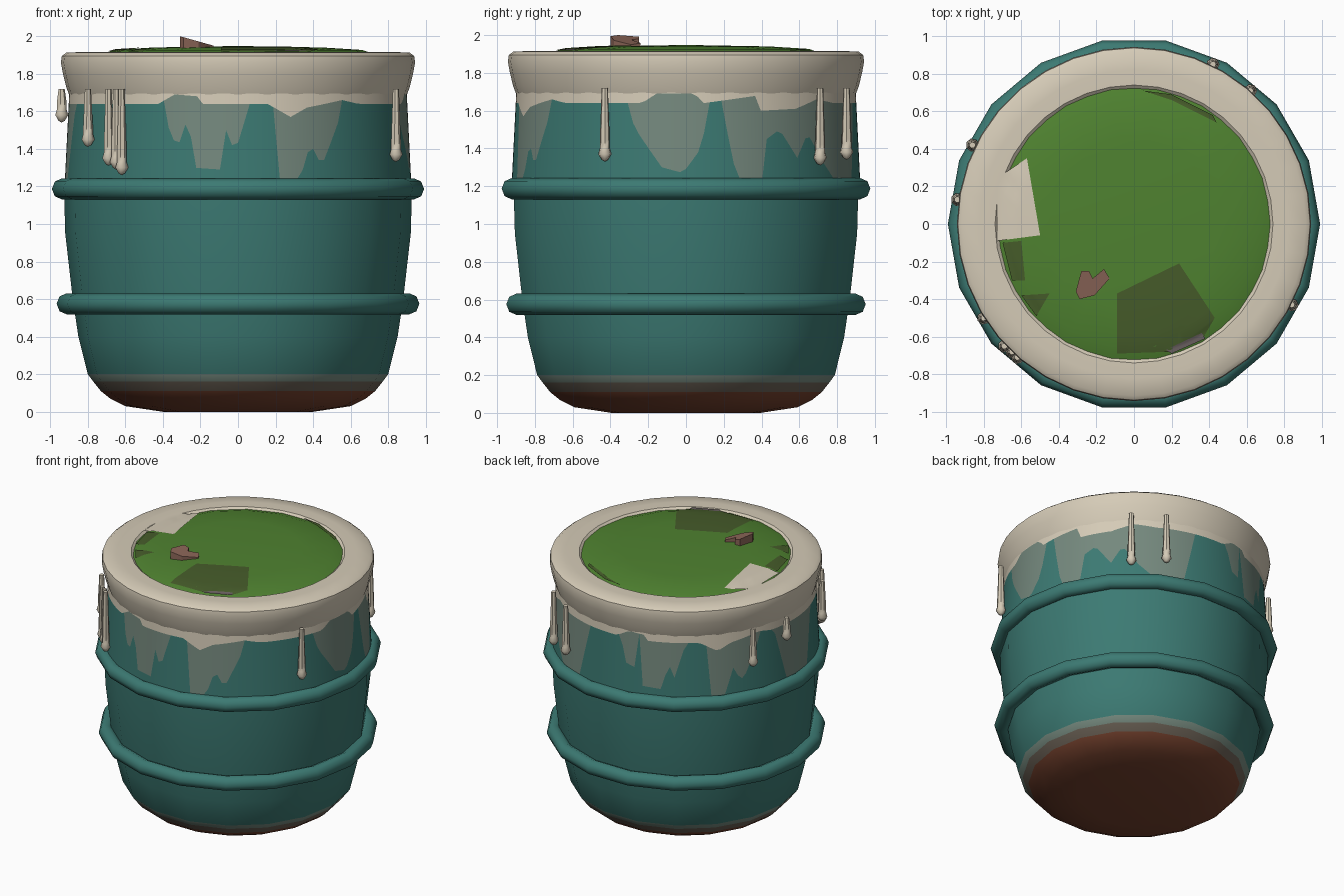
import bpy, bmesh, math
from mathutils import Vector

cube = bpy.data.objects.get("Cube")
if cube:
    bpy.data.objects.remove(cube, do_unlink=True)


def material(name, *rgb):
    """Flat material from 0-255 display values."""
    lin = [((c / 255 + 0.055) / 1.055) ** 2.4 for c in rgb] + [1]
    m = bpy.data.materials.new(name)
    m.use_nodes = True
    m.diffuse_color = lin
    m.node_tree.nodes["Principled BSDF"].inputs["Base Color"].default_value = lin
    return m


teal = material("teal paint", 60, 122, 115)
cream = material("cream paint", 213, 203, 183)
green = material("green liquid", 79, 130, 48)
olive = material("dark olive", 70, 92, 42)
grey = material("thin grey paint", 117, 137, 126)
taupe = material("dirty taupe", 108, 98, 86)
rust = material("rust", 118, 66, 46)
stone = material("brown lump", 140, 102, 88)
mauve = material("mauve scum", 105, 95, 95)


def finish(name, bm, mats, angle=40):
    bmesh.ops.remove_doubles(bm, verts=bm.verts, dist=0.0001)
    bmesh.ops.recalc_face_normals(bm, faces=bm.faces)
    mesh = bpy.data.meshes.new(name)
    bm.to_mesh(mesh)
    bm.free()
    for m in mats:
        mesh.materials.append(m)
    ob = bpy.data.objects.new(name, mesh)
    bpy.context.collection.objects.link(ob)
    bpy.ops.object.select_all(action="DESELECT")
    ob.select_set(True)
    bpy.context.view_layer.objects.active = ob
    bpy.ops.object.shade_smooth_by_angle(angle=math.radians(angle))
    return ob


def polar(r, a, z):
    return Vector((r * math.cos(a), r * math.sin(a), z))


def lathe(name, profile, sides, mats, rule=None, centre=(0, 0), closed=False, angle=40):
    """Spin an (r, z) profile; rule picks a material slot by height."""
    bm = bmesh.new()
    off = Vector((*centre, 0))
    rings = [[bm.verts.new(polar(max(r, 1e-5), math.tau * i / sides, z) + off)
              for i in range(sides)] for r, z in profile]
    pairs = list(zip(rings, rings[1:])) + ([(rings[-1], rings[0])] if closed else [])
    for low, high in pairs:
        for i in range(sides):
            j = (i + 1) % sides
            f = bm.faces.new((low[i], low[j], high[j], high[i]))
            if rule:
                f.material_index = rule(f.calc_center_median().z)
    return finish(name, bm, mats, angle)


def sample(points, x):
    """Piecewise linear lookup."""
    for (x0, y0), (x1, y1) in zip(points, points[1:]):
        if x0 <= x <= x1:
            return y0 + (y1 - y0) * (x - x0) / max(x1 - x0, 1e-6)
    return points[0][1] if x < points[0][0] else points[-1][1]


# Barrel body with a rusty foot
lathe("barrel_body", [(0, 0), (0.4, 0), (0.6, 0.03), (0.68, 0.07), (0.73, 0.11), (0.77, 0.16),
                      (0.8, 0.2), (0.85, 0.4), (0.88, 0.6), (0.92, 0.95), (0.927, 1.2)],
      18, [teal, grey, taupe, rust],
      lambda z: 3 if z < 0.11 else 2 if z < 0.16 else 1 if z < 0.2 else 0)

# Two rounded hoops
for name, r, z in (("lower_hoop", 0.912, 0.575), ("upper_hoop", 0.937, 1.187)):
    ring = [(r + 0.054 * math.cos(k * math.tau / 8), z + 0.056 * math.sin(k * math.tau / 8))
            for k in range(8)]
    lathe(name, ring, 18, [teal], closed=True, angle=60)

# Painted upper wall: lower edges of the thin grey runs and of the thick cream coat, by angle
front_runs = [(-116, 1.64), (-113, 1.45), (-109, 1.43), (-107, 1.63), (-105, 1.3), (-96, 1.29),
              (-94, 1.5), (-91, 1.38), (-86, 1.64), (-77, 1.64), (-76, 1.24), (-69, 1.24),
              (-65, 1.43), (-62, 1.34), (-60, 1.34), (-51, 1.64)]
side_runs = [(-21, 1.64), (-17, 1.5), (-8, 1.3), (-1, 1.27), (5, 1.4), (8, 1.64), (12, 1.64),
             (17, 1.24), (26, 1.24), (28, 1.45), (33, 1.5), (40, 1.35), (45, 1.48), (52, 1.33),
             (58, 1.24), (72, 1.24), (78, 1.64)]
back_runs = [(a + 211, z) for a, z in front_runs]
left_runs = [(168, 1.6), (174, 1.24), (190, 1.24), (197, 1.64)]
grey_edge = front_runs + side_runs + back_runs + left_runs
front_coat = [(-118, 1.64), (-112, 1.69), (-104, 1.68), (-103, 1.64), (-80, 1.64), (-72, 1.57),
              (-66, 1.62), (-52, 1.66), (-45, 1.64)]
side_coat = [(-15, 1.64), (-10, 1.69), (3, 1.69), (6, 1.64), (25, 1.68), (26, 1.6),
             (40, 1.61), (50, 1.66), (60, 1.64)]
coat_edge = front_coat + side_coat + [(a + 211, z) for a, z in front_coat]

bm = bmesh.new()
columns = []
for i in range(180):
    deg = -150 + 2 * i
    top = sample(coat_edge, deg)
    run = min(sample(grey_edge, deg), top)
    if run > 1.6:
        run = top
    heights = [1.17, run, top, 1.73]
    columns.append([polar(0.925 - 0.05 * (z - 1.17), math.radians(deg), z) for z in heights])
for i, left in enumerate(columns):
    right = columns[(i + 1) % len(columns)]
    for k in range(3):
        corners = []
        for p in (left[k], right[k], right[k + 1], left[k + 1]):
            if all((p - q).length > 1e-4 for q in corners):
                corners.append(p)
        if len(corners) > 2:
            bm.faces.new([bm.verts.new(p) for p in corners]).material_index = k
finish("painted_wall", bm, [teal, grey, cream])

# Thick cream rim
lathe("cream_rim", [(0.9, 1.69), (0.915, 1.73), (0.932, 1.8), (0.943, 1.86), (0.938, 1.895),
                    (0.915, 1.912), (0.82, 1.917), (0.74, 1.917), (0.72, 1.9), (0.72, 1.87)],
      36, [cream])

# Domed green liquid
dome = [(0, 1.948), (0.45, 1.94), (0.66, 1.927), (0.74, 1.9)]
lathe("green_liquid", dome, 18, [green])


def patch(name, outline, mat, lift):
    """Thin painted plate that follows the dome."""
    bm = bmesh.new()
    bm.faces.new([bm.verts.new((x, y, 0)) for x, y in outline])
    bmesh.ops.triangulate(bm, faces=bm.faces)
    bmesh.ops.subdivide_edges(bm, edges=bm.edges, cuts=5, use_grid_fill=True)
    for v in bm.verts:
        v.co.z = max(sample(dome, v.co.xy.length), 1.916) + lift
    finish(name, bm, [mat])


patch("cream_splash", [(-0.73, -0.09), (-0.5, -0.06), (-0.57, 0.35), (-0.69, 0.27), (-0.73, 0.2)],
      cream, 0.004)
patch("front_stain", [(-0.09, -0.37), (0.24, -0.21), (0.43, -0.5), (0.36, -0.62), (0.2, -0.68),
                      (-0.09, -0.69)], olive, 0.003)
patch("scum_stain", [(0.17, -0.67), (0.36, -0.58), (0.38, -0.61), (0.2, -0.69)], mauve, 0.005)
patch("back_stain", [(0.05, 0.71), (0.2, 0.66), (0.44, 0.54), (0.42, 0.58), (0.2, 0.69)],
      olive, 0.003)
patch("side_stain", [(-0.7, -0.1), (-0.6, -0.09), (-0.58, -0.3), (-0.65, -0.3)], olive, 0.003)
patch("corner_stain", [(-0.6, -0.38), (-0.45, -0.37), (-0.52, -0.49)], olive, 0.003)

# Brown lump poking out of the liquid
bm = bmesh.new()
outline = [(-0.31, -0.36), (-0.28, -0.25), (-0.24, -0.25), (-0.22, -0.29), (-0.16, -0.24),
           (-0.13, -0.29), (-0.21, -0.38), (-0.29, -0.4)]
base = bm.faces.new([bm.verts.new((x, y, 1.925)) for x, y in outline])
grown = bmesh.ops.extrude_face_region(bm, geom=[base])["geom"]
for v in grown:
    if isinstance(v, bmesh.types.BMVert):
        v.co.z = 2.0 - 0.28 * (v.co.x + 0.31)
finish("brown_lump", bm, [stone], 20)

# Hanging cream drips: x, y, lowest point
drips = [(0.84, -0.43, 1.33), (0.62, 0.71, 1.31), (0.42, 0.85, 1.34), (-0.86, 0.42, 1.43),
         (-0.94, 0.13, 1.54), (-0.8, -0.5, 1.41), (-0.69, -0.65, 1.31), (-0.65, -0.68, 1.29),
         (-0.62, -0.71, 1.26)]
for n, (x, y, z) in enumerate(drips, 1):
    lathe(f"paint_drip_{n}", [(0, z), (0.018, z + 0.01), (0.036, z + 0.04), (0.027, z + 0.07),
                              (0.027, z + 0.11), (0.017, 1.72), (0, 1.72)],
          7, [cream], centre=(x, y), angle=50)
